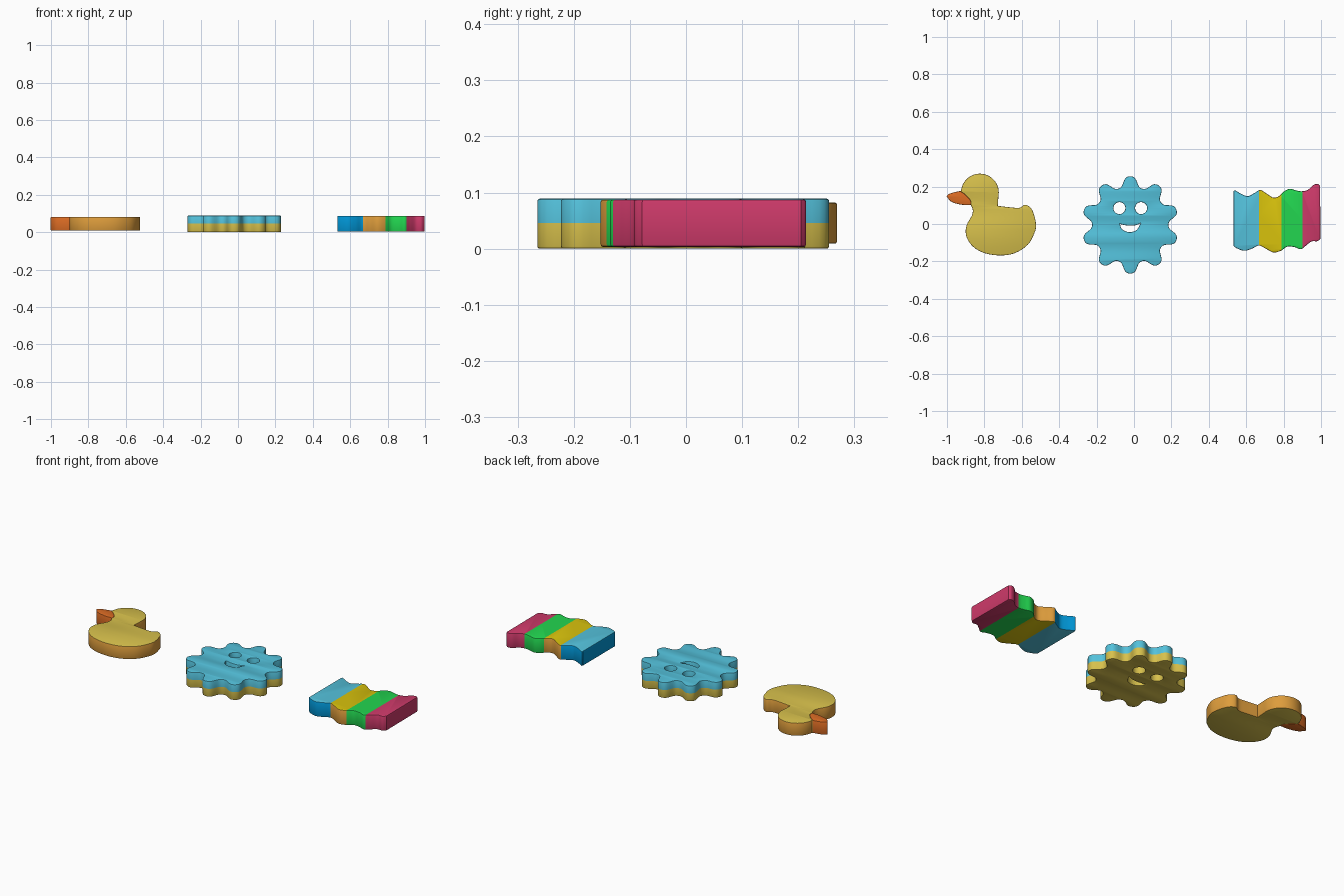
import bpy, bmesh, math
from mathutils import Vector

if "Cube" in bpy.data.objects:
    bpy.data.objects.remove(bpy.data.objects["Cube"])


def material(name, r, g, b):
    lin = [((c / 255 + 0.055) / 1.055) ** 2.4 if c > 10 else c / 3295 for c in (r, g, b)]
    m = bpy.data.materials.new(name)
    m.diffuse_color = (*lin, 1)
    m.use_nodes = True
    m.node_tree.nodes["Principled BSDF"].inputs["Base Color"].default_value = m.diffuse_color
    return m


SKY = material("sky_blue", 84, 194, 220)
BLUE = material("deep_blue", 0, 150, 214)
SOFT = material("soft_yellow", 216, 193, 76)
YELLOW = material("bright_yellow", 216, 194, 12)
AMBER = material("amber", 222, 157, 60)
GREEN = material("green", 34, 214, 80)
PINK = material("pink", 206, 58, 106)
ORANGE = material("orange", 220, 108, 36)


def smooth(pts, steps=6):
    """Open Catmull-Rom chain through the points, last point left out."""
    p = [Vector(q) for q in pts]
    p = [2 * p[0] - p[1]] + p + [2 * p[-1] - p[-2]]
    out = []
    for i in range(1, len(p) - 2):
        a, b, c, d = p[i - 1:i + 3]
        for s in range(steps):
            t = s / steps
            out.append(0.5 * (2 * b + (c - a) * t + (2 * a - 5 * b + 4 * c - d) * t * t
                              + (3 * b - a - 3 * c + d) * t ** 3))
    return out


def arc(cx, cy, r, a0, a1, n):
    return [(cx + r * math.cos(math.radians(a0 + (a1 - a0) * i / n)),
             cy + r * math.sin(math.radians(a0 + (a1 - a0) * i / n))) for i in range(n + 1)]


def slab(name, outlines, z0, z1, bevel, mats, rule, cuts=()):
    """Extrude outlines (later ones are holes), cut along planes, colour by rule."""
    cu = bpy.data.curves.new(name, 'CURVE')
    cu.dimensions = '2D'
    cu.fill_mode = 'BOTH'
    cu.extrude = (z1 - z0) / 2 - bevel
    cu.bevel_depth = bevel
    cu.bevel_resolution = 1
    cu.offset = -bevel
    for pts in outlines:
        sp = cu.splines.new('POLY')
        sp.points.add(len(pts) - 1)
        for q, v in zip(sp.points, pts):
            q.co = (v[0], v[1], 0, 1)
        sp.use_cyclic_u = True
    tmp = bpy.data.objects.new(name + "_curve", cu)
    bpy.context.collection.objects.link(tmp)
    dg = bpy.context.evaluated_depsgraph_get()
    me = bpy.data.meshes.new_from_object(tmp.evaluated_get(dg))
    bpy.data.objects.remove(tmp)
    me.name = name
    me.materials.clear()
    for m in mats:
        me.materials.append(m)
    bm = bmesh.new()
    bm.from_mesh(me)
    bmesh.ops.translate(bm, verts=bm.verts, vec=(0, 0, (z0 + z1) / 2))
    bmesh.ops.remove_doubles(bm, verts=bm.verts, dist=0.0002)
    for co, no in cuts:
        bmesh.ops.bisect_plane(bm, geom=bm.verts[:] + bm.edges[:] + bm.faces[:],
                               plane_co=co, plane_no=no)
    bmesh.ops.recalc_face_normals(bm, faces=bm.faces)
    bm.normal_update()
    for f in bm.faces:
        f.material_index = rule(f.calc_center_median(), abs(f.normal.z) > 0.75)
    bm.to_mesh(me)
    bm.free()
    ob = bpy.data.objects.new(name, me)
    bpy.context.collection.objects.link(ob)
    bpy.ops.object.select_all(action='DESELECT')
    ob.select_set(True)
    bpy.context.view_layer.objects.active = ob
    bpy.ops.object.shade_smooth_by_angle()
    return ob


# duck: round head, beak seat, chest, belly and tail
head = arc(-0.824, 0.168, 0.101, 0, 174, 26)
seat = smooth([(-0.93, 0.176), (-0.90, 0.155), (-0.874, 0.125), (-0.872, 0.102)], 4)
body = smooth([(-0.872, 0.102), (-0.862, 0.075), (-0.867, 0.045), (-0.892, 0.0), (-0.90, -0.04),
               (-0.891, -0.08), (-0.856, -0.125), (-0.797, -0.156), (-0.715, -0.168),
               (-0.636, -0.155), (-0.567, -0.11), (-0.531, -0.045), (-0.524, 0.0),
               (-0.538, 0.06), (-0.556, 0.09), (-0.583, 0.103), (-0.612, 0.087),
               (-0.66, 0.089), (-0.728, 0.097)])
neck = smooth([(-0.728, 0.097), (-0.726, 0.13), (-0.723, 0.168)], 3)
slab("duck_body", [head + seat + body + neck], 0.009, 0.082, 0.003, [SOFT, AMBER],
     lambda c, flat: 0 if flat else 1)

# beak
beak = seat + smooth([(-0.872, 0.102), (-0.92, 0.103), (-0.973, 0.117), (-0.996, 0.14),
                      (-1.0, 0.152), (-0.975, 0.166), (-0.93, 0.176)], 5)
slab("duck_beak", [beak], 0.009, 0.082, 0.003, [ORANGE], lambda c, flat: 0)

# sun: ten rounded rays, two eye holes and a smiling mouth hole
SX, SY = -0.02, -0.005
rays = []
for i in range(200):
    a = 2 * math.pi * i / 200
    wave = math.cos(10 * (a - math.pi / 2))
    r = 0.232 + 0.028 * math.tanh(1.3 * wave) / math.tanh(1.3)
    rays.append((SX + r * math.cos(a), SY + r * math.sin(a)))
eyes = [arc(SX + s * 0.058, SY + 0.09, 0.032, 0, 345, 23) for s in (-1, 1)]
mouth = (smooth([(-0.055, 0.005), (-0.046, -0.02), (-0.022, -0.035), (0.005, -0.038),
                 (0.035, -0.026), (0.055, 0.009)])
         + smooth([(0.055, 0.009), (0.03, -0.001), (0.0, -0.004), (-0.03, -0.001), (-0.055, 0.005)]))
mouth = [(SX + p[0], SY + p[1]) for p in mouth]
slab("sun_disc", [rays, *eyes, mouth], 0.0, 0.089, 0.004, [SKY, SOFT],
     lambda c, flat: 0 if c.z > 0.046 else 1, [((0, 0, 0.046), (0, 0, 1))])

# striped wavy block: four bands, blue and yellow bands have deeper edges
top = smooth([(0.995, 0.205), (0.982, 0.214), (0.958, 0.208), (0.93, 0.183), (0.897, 0.175),
              (0.865, 0.18), (0.835, 0.188), (0.805, 0.176), (0.775, 0.149), (0.745, 0.141),
              (0.71, 0.162), (0.675, 0.182), (0.645, 0.166), (0.61, 0.149), (0.575, 0.16),
              (0.54, 0.18), (0.532, 0.175)])
bottom = smooth([(0.532, -0.118), (0.55, -0.13), (0.59, -0.143), (0.63, -0.132), (0.668, -0.115),
                 (0.705, -0.132), (0.745, -0.152), (0.785, -0.143), (0.82, -0.121),
                 (0.86, -0.124), (0.892, -0.135), (0.92, -0.115), (0.95, -0.093),
                 (0.98, -0.092), (0.997, -0.078)])
BOUNDS = (0.668, 0.788, 0.902)


def stripe(c, flat):
    band = sum(c.x > b for b in BOUNDS)
    return band if flat or band > 1 else band + 4


block = top + [Vector((0.532, 0.175))] + bottom + [Vector((0.997, -0.078))]
slab("striped_block", [block], 0.003, 0.088, 0.005, [SKY, YELLOW, GREEN, PINK, BLUE, AMBER],
     stripe, [((b, 0, 0), (1, 0, 0)) for b in BOUNDS])
